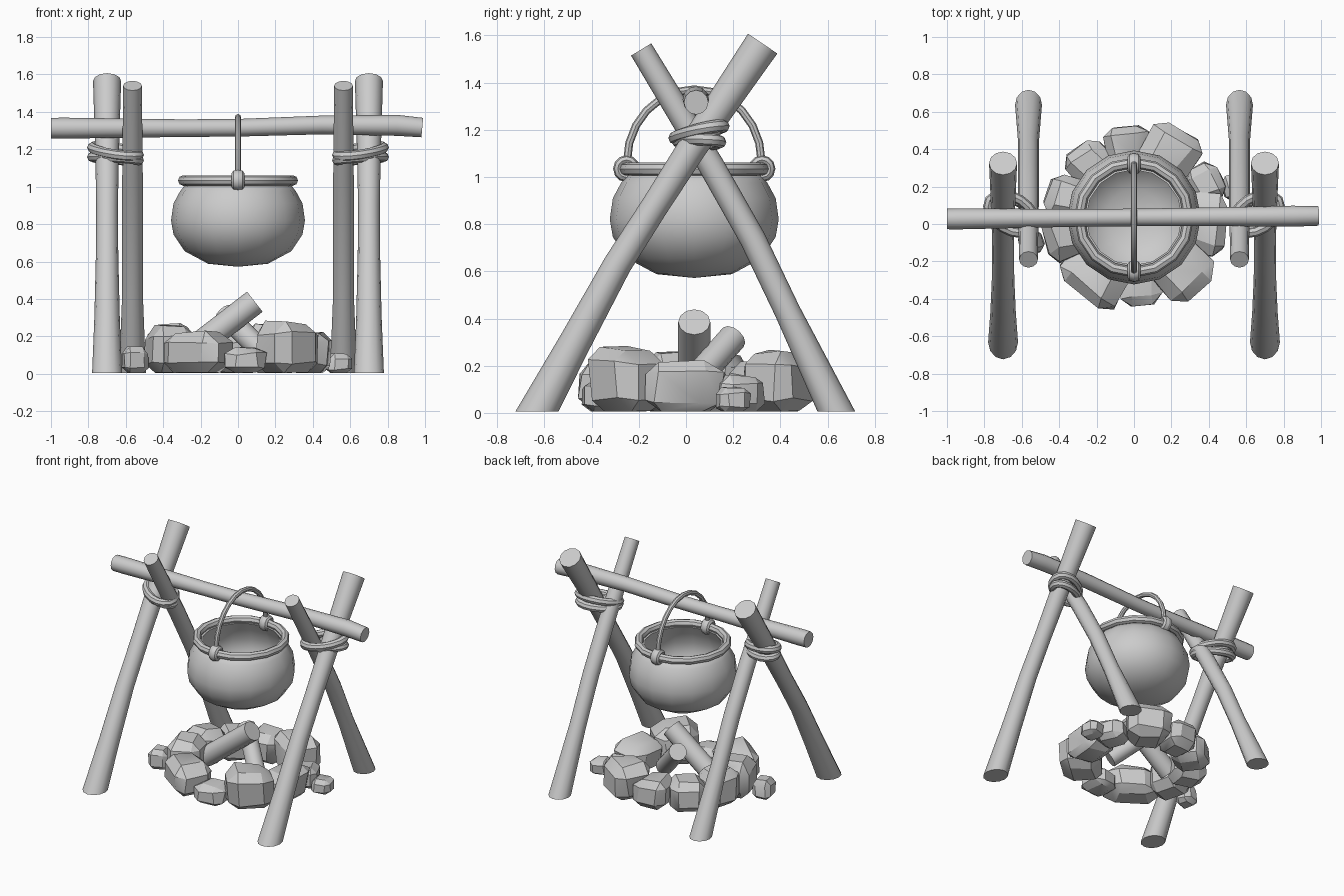
import bpy, bmesh, random
from math import sin, cos, pi, radians, atan2
from mathutils import Vector, Matrix

if "Cube" in bpy.data.objects:
    bpy.data.objects.remove(bpy.data.objects["Cube"])

PY = 0.035  # pot and crossbar centre in y


def finish(name, bm, angle=40):
    bmesh.ops.recalc_face_normals(bm, faces=bm.faces)
    me = bpy.data.meshes.new(name)
    bm.to_mesh(me)
    bm.free()
    ob = bpy.data.objects.new(name, me)
    bpy.context.collection.objects.link(ob)
    bpy.ops.object.select_all(action='DESELECT')
    ob.select_set(True)
    bpy.context.view_layer.objects.active = ob
    bpy.ops.object.shade_smooth_by_angle(angle=radians(angle))
    return ob


def tube(name, pts, radii, ref, sides=12, closed=False, foot=None):
    """Sweep a circle of varying radius along a path; ref is roughly normal to the path."""
    pts = [Vector(p) for p in pts]
    n = len(pts)
    if not isinstance(radii, (list, tuple)):
        radii = [radii] * n
    bm = bmesh.new()
    rings = []
    for i, p in enumerate(pts):
        if closed:
            t = pts[(i + 1) % n] - pts[i - 1]
        else:
            t = pts[min(i + 1, n - 1)] - pts[max(i - 1, 0)]
        t.normalize()
        v = t.cross(Vector(ref)).normalized()
        u = v.cross(t)
        ring = []
        for k in range(sides):
            a = 2 * pi * k / sides
            q = p + radii[i] * (u * cos(a) + v * sin(a))
            if foot is not None and i == 0:      # cut level with the ground
                q += t * ((foot - q.z) / t.z)
            ring.append(bm.verts.new(q))
        rings.append(ring)
    for i in range(n if closed else n - 1):
        a, b = rings[i], rings[(i + 1) % n]
        for k in range(sides):
            j = (k + 1) % sides
            bm.faces.new((a[k], a[j], b[j], b[k]))
    if not closed:
        bm.faces.new(rings[0])
        bm.faces.new(rings[-1])
    return finish(name, bm)


# Support poles and rope lashings, mirrored left and right
OUTER = [(-.635, .0, .08), (-.47, .30, .068), (-.29, .63, .06), (-.13, .88, .058),
         (.03, 1.13, .062), (.325, 1.565, .075)]
INNER = [(.64, .0, .072), (.43, .43, .055), (.283, .737, .055),
         (.106, 1.05, .055), (-.19, 1.54, .05)]
for side, s in (("left", -1), ("right", 1)):
    for label, x, path in (("outer", .70, OUTER), ("inner", .564, INNER)):
        tube(f"{label}_pole_{side}", [(s * x, y, z) for y, z, r in path],
             [r for y, z, r in path], (1, 0, 0), foot=.005)
    for label, z0, w, d, slope in (("upper", 1.19, .125, .095, .2), ("lower", 1.15, .125, .08, -.08)):
        loop = []
        for k in range(16):
            a = 2 * pi * k / 16
            dy = d * sin(a) + .04 * cos(a)
            loop.append((s * (.655 + w * cos(a)), .055 + dy, z0 + slope * dy + .012 * cos(a)))
        tube(f"{label}_lashing_{side}", loop, .027, (0, 0, 1), 8, True)

# Crossbar
BAR = [(-1, 1.313, .055), (-.93, 1.313, .056), (-.3, 1.313, .047), (0, 1.315, .047),
       (.45, 1.33, .05), (.85, 1.328, .056), (.985, 1.316, .052)]
tube("crossbar", [(x, PY + .008 * x, z) for x, z, r in BAR], [r for x, z, r in BAR], (0, 1, 0))

# Pot: lathed shell with an inner wall
PROFILE = [(0, .572), (.16, .588), (.285, .655), (.345, .745), (.358, .82), (.345, .91),
           (.31, .975), (.275, 1.02), (.255, 1.02), (.285, .96), (.32, .88), (.32, .80),
           (.28, .71), (.15, .63), (0, .615)]
bm = bmesh.new()
vs = [bm.verts.new((r, PY, z)) for r, z in PROFILE]
es = [bm.edges.new(p) for p in zip(vs, vs[1:])]
bmesh.ops.spin(bm, geom=vs + es, cent=(0, PY, 0), axis=(0, 0, 1), angle=2 * pi, steps=16)
bmesh.ops.remove_doubles(bm, verts=bm.verts, dist=.0005)
finish("pot", bm, 60)
tube("pot_rim", [(.293 * cos(k * pi / 8), PY + .293 * sin(k * pi / 8), 1.033) for k in range(16)],
     .028, (0, 0, 1), 8, True)

# Handle hoop and its two wrap-around ears
tube("pot_handle", [(0, PY - .285 * cos(k * pi / 12), 1.065 + .306 * sin(k * pi / 12))
                    for k in range(13)], .017, (1, 0, 0), 8)
for label, s in (("front", -1), ("back", 1)):
    ear = tube(f"handle_ear_{label}", [(0, .037 * cos(k * pi / 6), .037 * sin(k * pi / 6))
                                       for k in range(12)], .02, (1, 0, 0), 8, True)
    ear.location = (0, PY + s * .287, 1.035)
    ear.scale.x = 1.7

# Firewood
tube("log_1", [(.09, PY, .385), (-.28, PY, .1)], [.068, .068], (0, 1, 0))
tube("log_2", [(-.075, .2, .32), (.19, -.03, .06)], [.06, .06], (0, 0, 1))

# Fire ring: chipped stones (x, y, tangential width, radial depth, height)
STONES = [(-.22, -.27, .37, .25, .24), (.04, -.33, .23, .21, .15), (.26, -.25, .32, .27, .28),
          (.37, 0, .34, .23, .22), (.38, .22, .21, .19, .16), (.2, .385, .29, .25, .265),
          (-.04, .405, .25, .23, .22), (-.23, .32, .26, .23, .22), (-.35, .14, .24, .23, .27),
          (-.37, -.06, .25, .22, .27), (.54, .2, .14, .13, .11), (-.55, -.1, .13, .13, .15)]
random.seed(4)
for i, (x, y, w, d, h) in enumerate(STONES):
    bm = bmesh.new()
    bmesh.ops.create_cube(bm, size=1)
    for v in bm.verts:
        outer_taper = .9 if v.co.x < 0 else 1.0
        v.co.y *= outer_taper * random.uniform(.88, 1.12)
        v.co.x *= random.uniform(.9, 1.1)
        if v.co.z > 0:
            v.co.z *= random.uniform(.8, 1.04)
    bmesh.ops.bevel(bm, geom=bm.edges[:], offset=.22, segments=1, affect='EDGES', profile=.5)
    for v in bm.verts:
        v.co += Vector([random.uniform(-.04, .04) for _ in range(3)])
    bmesh.ops.convex_hull(bm, input=bm.verts)
    bmesh.ops.dissolve_limit(bm, angle_limit=radians(8), verts=bm.verts, edges=bm.edges)
    turn = Matrix.Rotation(atan2(y - .04, x), 4, 'Z')
    bm.transform(Matrix.Translation((x, y, h / 2)) @ turn @ Matrix.Diagonal((d, w, h, 1)))
    for v in bm.verts:
        v.co.z = max(v.co.z, .005)
    finish(f"stone_{i + 1}", bm, 35)
